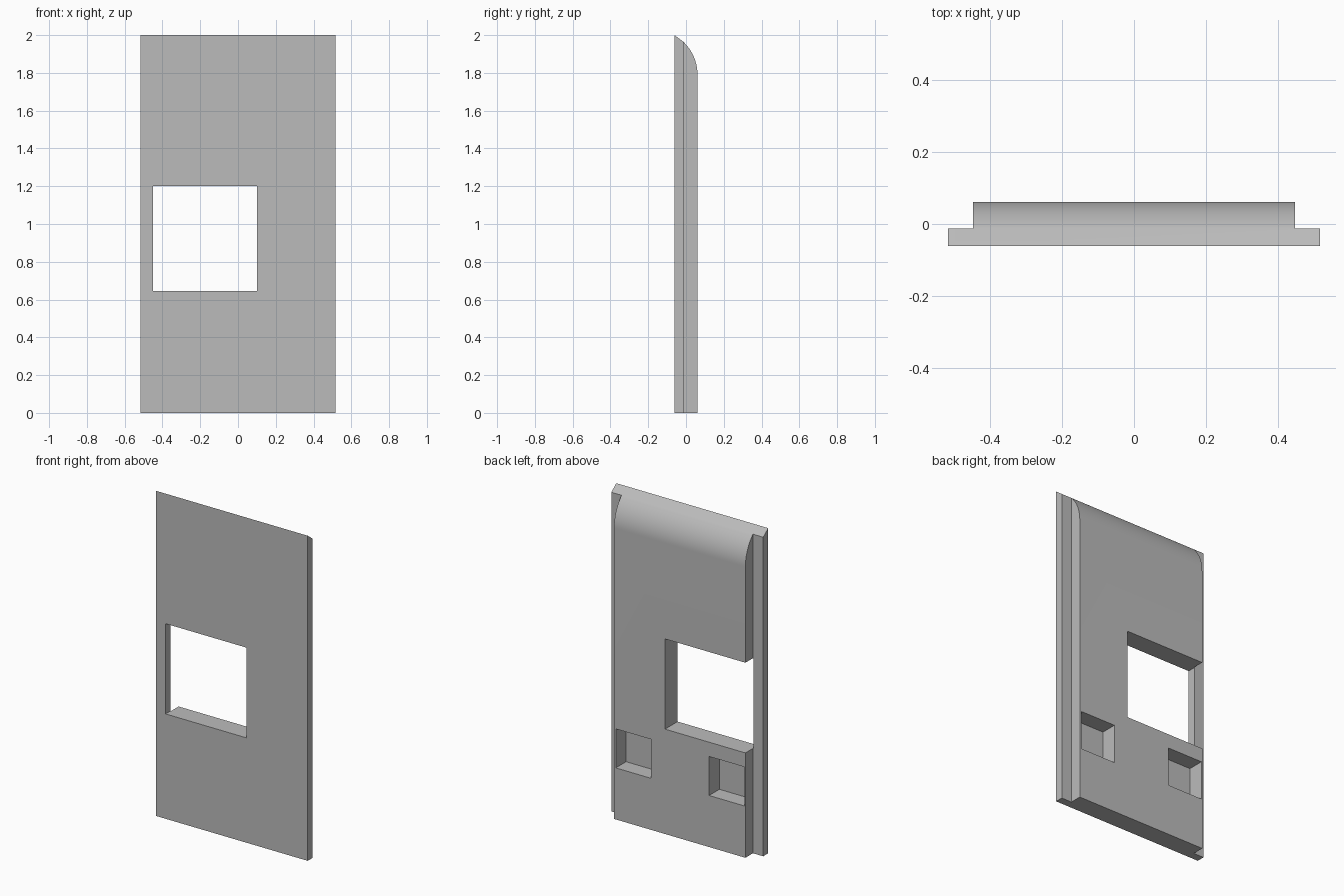
import bpy
import bmesh
from math import cos, sin, asin, radians

cube = bpy.data.objects.get("Cube")
if cube:
    bpy.data.objects.remove(cube, do_unlink=True)

FRONT, STEP, BACK = -0.061, -0.012, 0.061   # depth levels
SLAB_HALF, BLOCK_HALF = 0.517, 0.447
STEP_TOP = 1.963                            # height where slab top meets block
ARC_R, ARC_Z = 0.24, 1.79                   # rounded upper back

grey = bpy.data.materials.new("plain grey")
grey.use_nodes = True
color = (0.5, 0.5, 0.5, 1)
grey.diffuse_color = color
grey.node_tree.nodes["Principled BSDF"].inputs["Base Color"].default_value = color


def extrude_profile(name, profile, x0, x1):
    """Sweep a closed (y, z) outline from x0 to x1."""
    bm = bmesh.new()
    face = bm.faces.new([bm.verts.new((x0, y, z)) for y, z in profile])
    swept = bmesh.ops.extrude_face_region(bm, geom=[face])["geom"]
    moved = [v for v in swept if isinstance(v, bmesh.types.BMVert)]
    bmesh.ops.translate(bm, vec=(x1 - x0, 0, 0), verts=moved)
    bmesh.ops.recalc_face_normals(bm, faces=bm.faces)
    mesh = bpy.data.meshes.new(name)
    bm.to_mesh(mesh)
    bm.free()
    mesh.materials.append(grey)
    obj = bpy.data.objects.new(name, mesh)
    bpy.context.collection.objects.link(obj)
    return obj


def box(name, x0, x1, y0, y1, z0, z1):
    return extrude_profile(name, [(y0, z0), (y1, z0), (y1, z1), (y0, z1)], x0, x1)


def combine(target, tool, operation):
    """Apply a boolean and discard the tool object."""
    tool.hide_render = True
    mod = target.modifiers.new(operation.lower(), "BOOLEAN")
    mod.operation, mod.solver, mod.object = operation, "EXACT", tool
    bpy.context.view_layer.objects.active = target
    bpy.ops.object.modifier_apply(modifier=mod.name)
    bpy.data.objects.remove(tool, do_unlink=True)


# Front slab with a sloping top
panel = extrude_profile("wall_panel", [
    (FRONT, 0), (STEP, 0), (STEP, STEP_TOP), (FRONT, 2)], -SLAB_HALF, SLAB_HALF)

# Thicker back block, rounded over at the top
end = asin((STEP_TOP - ARC_Z) / ARC_R)
arc = [(BACK - ARC_R + ARC_R * cos(end * i / 16), ARC_Z + ARC_R * sin(end * i / 16))
       for i in range(16)]
inner = STEP - 0.02
block = extrude_profile("back_block", [
    (inner, 0), (BACK, 0), *arc, (STEP, STEP_TOP), (inner, STEP_TOP - 0.02)],
    -BLOCK_HALF, BLOCK_HALF)
combine(panel, block, "UNION")

# Window opening, breaking out through the block's right edge
combine(panel, box("window_cutter", -0.45, 0.1, -1, 1, 0.645, 1.2), "DIFFERENCE")

# Two square pockets in the back
for x0 in (-0.441, 0.194):
    combine(panel, box("pocket_cutter", x0, x0 + 0.241, BACK - 0.1, 1, 0.317, 0.557),
            "DIFFERENCE")

bpy.ops.object.select_all(action="DESELECT")
panel.select_set(True)
bpy.context.view_layer.objects.active = panel
bpy.ops.object.shade_smooth_by_angle(angle=radians(30))
